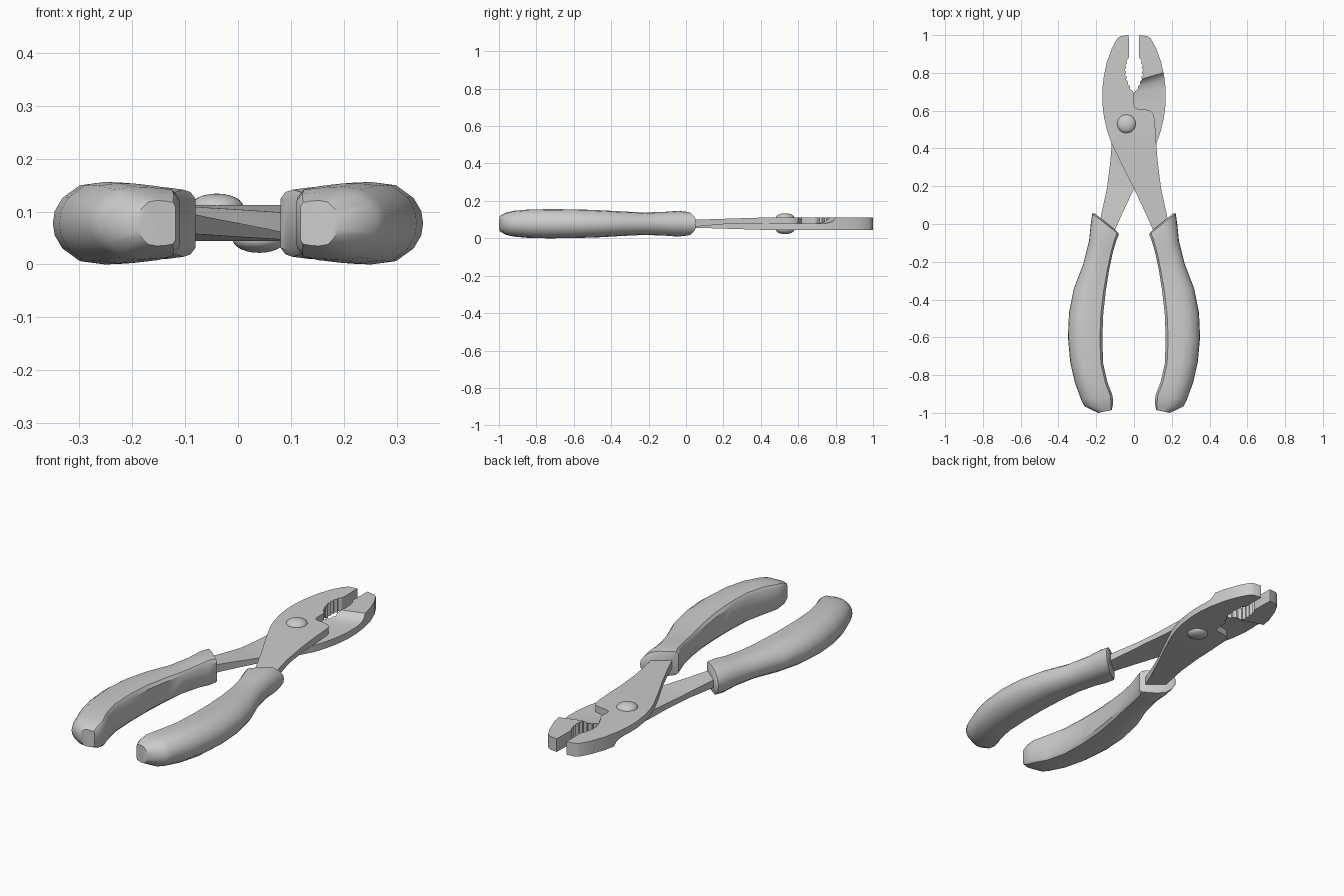
import bpy, bmesh, math
from mathutils import Matrix, Vector

if "Cube" in bpy.data.objects:
    bpy.data.objects.remove(bpy.data.objects["Cube"])

C = 0.078  # mid height shared by both halves
FLIP = Matrix.Translation((0, 0, 2 * C)) @ Matrix.Rotation(math.pi, 4, 'Y')


def lerp_table(t, table):
    if t <= table[0][0]:
        return table[0][1]
    for (a, za), (b, zb) in zip(table, table[1:]):
        if t <= b:
            return za + (zb - za) * (t - a) / (b - a)
    return table[-1][1]


def finish(bm, name, angle=32):
    """Make the part, then its twin turned half a turn about the long axis."""
    bmesh.ops.recalc_face_normals(bm, faces=bm.faces)
    for side, mat in (("a", Matrix()), ("b", FLIP)):
        me = bpy.data.meshes.new(f"{name}_{side}")
        bm.to_mesh(me)
        me.transform(mat)
        ob = bpy.data.objects.new(f"{name}_{side}", me)
        bpy.context.collection.objects.link(ob)
        bpy.ops.object.select_all(action='DESELECT')
        ob.select_set(True)
        bpy.context.view_layer.objects.active = ob
        bpy.ops.object.shade_smooth_by_angle(angle=math.radians(angle))
    bm.free()


# Steel half: jaw, pivot plate and arm from one outline
outline = [(-0.028, 1.0), (-0.07, 0.995), (-0.09, 0.98), (-0.117, 0.93), (-0.143, 0.86),
           (-0.16, 0.78), (-0.168, 0.71), (-0.168, 0.64), (-0.158, 0.56), (-0.141, 0.49),
           (-0.12, 0.43), (-0.06, 0.305), (0.0, 0.187), (0.06, 0.06), (0.14, -0.12),
           (0.21, -0.10), (0.18, 0.02), (0.143, 0.19), (0.125, 0.33), (0.117, 0.44),
           (0.11, 0.55), (0.104, 0.58), (0.09, 0.598), (0.068, 0.605), (0.02, 0.61),
           (0.005, 0.617), (0.0, 0.635), (0.0, 0.69)]
N = 16
for i in range(1, N):
    t = i / N
    x = -0.026 * t - 0.031 * math.sin(math.pi * t) ** 0.8
    outline.append((x + (0.004 if i % 2 else -0.004), 0.69 + 0.2 * t))
outline.append((-0.026, 0.89))

TOP = [(0.0, 0.098), (0.45, 0.112)]
ARM = [(-0.2, 0.046), (0.19, C)]
JAW = [(0.68, C), (0.72, 0.072), (0.74, 0.062), (0.755, 0.045)]

bm = bmesh.new()
bm.faces.new([bm.verts.new((x, y, 0)) for x, y in outline])
bmesh.ops.triangulate(bm, faces=bm.faces[:])
creases = [(y, (0, 1, 0)) for y, _ in TOP] + [(0.19, (-0.3, 1, 0))]
creases += [(u, (0.3, 1, 0)) for u, _ in JAW]
for y, normal in creases:
    bmesh.ops.bisect_plane(bm, geom=bm.verts[:] + bm.edges[:] + bm.faces[:], dist=1e-5,
                           plane_co=(0, y, 0), plane_no=Vector(normal).normalized())
ext = bmesh.ops.extrude_face_region(bm, geom=bm.faces[:], use_keep_orig=True)
upper = {g for g in ext["geom"] if isinstance(g, bmesh.types.BMVert)}
for v in bm.verts:
    x, y, _ = v.co
    if v in upper:
        v.co.z = lerp_table(y, TOP)
    elif y < 0.5:
        v.co.z = lerp_table(y - 0.3 * x, ARM)
    else:
        v.co.z = lerp_table(y + 0.3 * x, JAW)
finish(bm, "steel_half")

# Rivet dome
bm = bmesh.new()
bmesh.ops.create_uvsphere(bm, u_segments=24, v_segments=12, radius=1,
                          matrix=Matrix.Translation((-0.04, 0.53, 0.109))
                          @ Matrix.Diagonal((0.05, 0.05, 0.025, 1)))
finish(bm, "rivet_dome")

# Grip: D-shaped section lofted between inner and outer edge points
# (outer x, outer y, inner x, inner y, half height)
stations = [(0.206, 0.055, 0.095, -0.035, 0.045), (0.221, 0.055, 0.08, -0.055, 0.064),
            (0.229, 0.0, 0.094, -0.09, 0.069), (0.238, -0.09, 0.112, -0.15, 0.063),
            (0.268, -0.21, 0.133, -0.25, 0.06), (0.318, -0.34, 0.15, -0.36, 0.066),
            (0.344, -0.47, 0.163, -0.48, 0.073), (0.35, -0.6, 0.168, -0.61, 0.077),
            (0.338, -0.73, 0.163, -0.74, 0.078), (0.313, -0.84, 0.14, -0.84, 0.076),
            (0.28, -0.93, 0.113, -0.91, 0.069), (0.262, -0.965, 0.111, -0.955, 0.06),
            (0.19, -1.0, 0.118, -0.985, 0.043)]
half = [(0.0, 0.72), (0.07, 0.92), (0.3, 0.98), (0.5, 1.0), (0.72, 0.93), (0.9, 0.62), (0.98, 0.3)]
section = half + [(1.0, 0.0)] + [(t, -s) for t, s in reversed(half)]
bm = bmesh.new()
rings = []
for ox, oy, ix, iy, h in stations:
    rings.append([bm.verts.new((ix + (ox - ix) * t, iy + (oy - iy) * t, C + h * s))
                  for t, s in section])
n = len(section)
for a, b in zip(rings, rings[1:]):
    for i in range(n):
        j = (i + 1) % n
        bm.faces.new((a[i], a[j], b[j], b[i]))
bm.faces.new(rings[0])
bm.faces.new(rings[-1])
finish(bm, "grip", 40)
